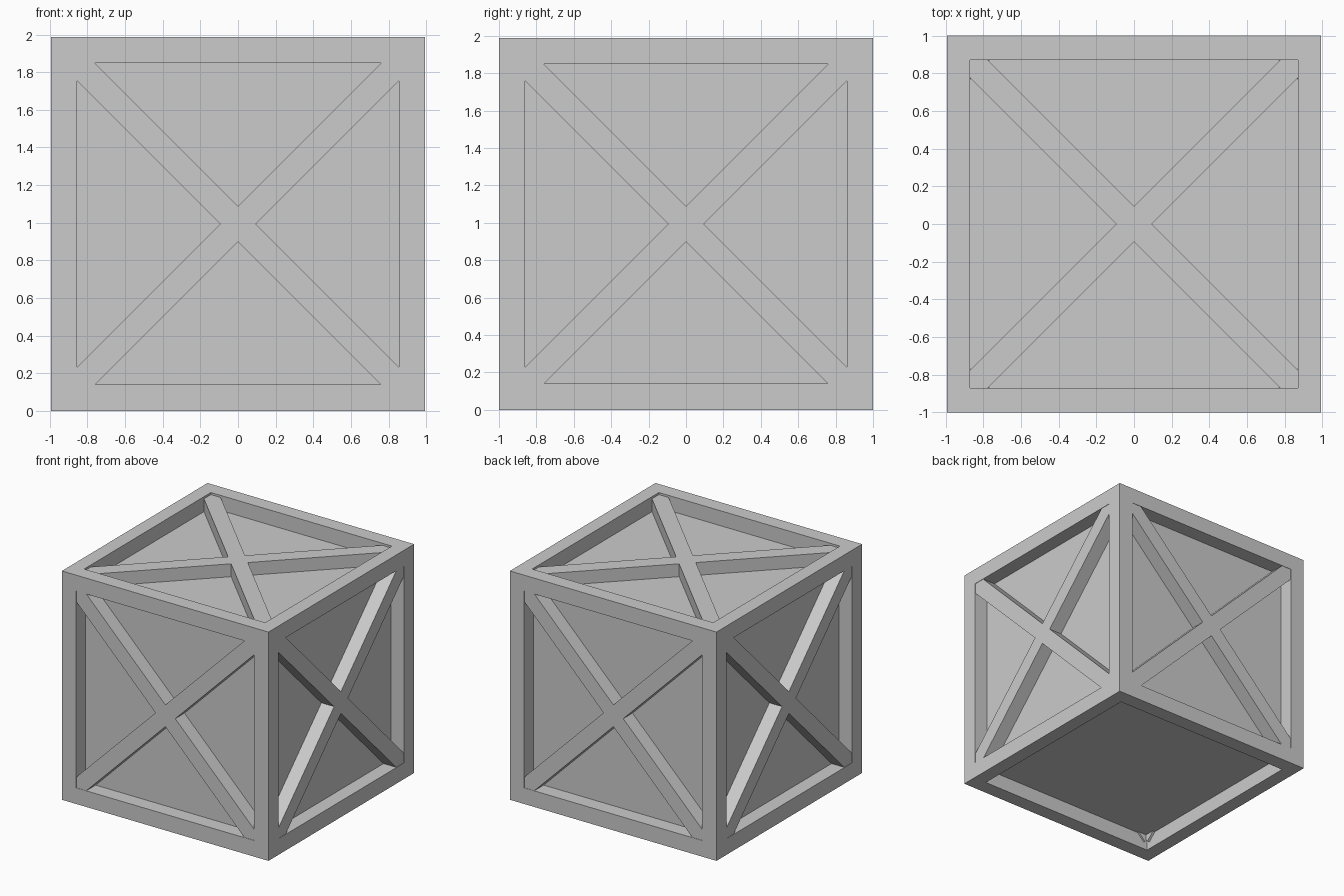
import bpy, bmesh
from math import pi
from mathutils import Matrix, Vector

if "Cube" in bpy.data.objects:
    bpy.data.objects.remove(bpy.data.objects["Cube"])

HX, HY, H = 0.993, 1.0, 1.988     # half width, half depth, height
MID = H / 2
DEPTH = 0.13                      # recess depth of every panel


def make_object(name, bm):
    bmesh.ops.recalc_face_normals(bm, faces=bm.faces)
    mesh = bpy.data.meshes.new(name)
    bm.to_mesh(mesh)
    bm.free()
    ob = bpy.data.objects.new(name, mesh)
    bpy.context.collection.objects.link(ob)
    return ob


def add_box(bm, lo, hi):
    lo, hi = Vector(lo), Vector(hi)
    mat = Matrix.Translation((lo + hi) / 2) @ Matrix.Diagonal((*(hi - lo), 1))
    bmesh.ops.create_cube(bm, size=1, matrix=mat)


# Crate body: solid block with a framed recess on all six sides
bm = bmesh.new()
add_box(bm, (-HX, -HY, 0), (HX, HY, H))
body = make_object("crate_body", bm)

bm = bmesh.new()
out = 0.1
for s in (-1, 1):
    ya, yb = sorted((s * (HY - DEPTH), s * (HY + out)))
    add_box(bm, (-0.855, ya, 0.14), (0.855, yb, 1.85))
    xa, xb = sorted((s * (HX - DEPTH + 0.005), s * (HX + out)))
    add_box(bm, (xa, -0.86, 0.14), (xb, 0.86, 1.85))
add_box(bm, (-0.87, -0.87, H - DEPTH), (0.87, 0.87, H + out))
add_box(bm, (-0.87, -0.87, -out), (0.87, 0.87, DEPTH))
cutter = make_object("recess_cutter", bm)
cutter.hide_render = True
cutter.hide_set(True)

mod = body.modifiers.new("recesses", 'BOOLEAN')
mod.operation = 'DIFFERENCE'
mod.solver = 'EXACT'
mod.object = cutter


# Cross brace: a plus-shaped profile turned 45 degrees and extruded
def cross_brace(name, inner, outer, length, rot):
    w = 0.067
    bm = bmesh.new()
    quarter = [(length, -w), (length, w), (w, w)]
    verts = []
    for k in range(4):
        turn = Matrix.Rotation(k * pi / 2 + pi / 4, 3, 'Z')
        verts += [bm.verts.new(turn @ Vector((x, y, inner))) for x, y in quarter]
    face = bm.faces.new(verts)
    ext = bmesh.ops.extrude_face_region(bm, geom=[face])
    top = [v for v in ext["geom"] if isinstance(v, bmesh.types.BMVert)]
    bmesh.ops.translate(bm, verts=top, vec=(0, 0, outer - inner))
    bmesh.ops.transform(bm, matrix=Matrix.Translation((0, 0, MID)) @ rot, verts=bm.verts)
    return make_object(name, bm)


tilt = Matrix.Rotation(pi / 2, 4, 'X')       # local z to -y
for i, (side, half) in enumerate((("front", HY), ("right", HX), ("back", HY), ("left", HX))):
    rot = Matrix.Rotation(i * pi / 2, 4, 'Z') @ tilt
    cross_brace(side + "_cross_brace", half - 0.145, half - 0.003, 1.25, rot)
cross_brace("top_cross_brace", MID - 0.145, MID - 0.018, 1.25, Matrix.Identity(4))
